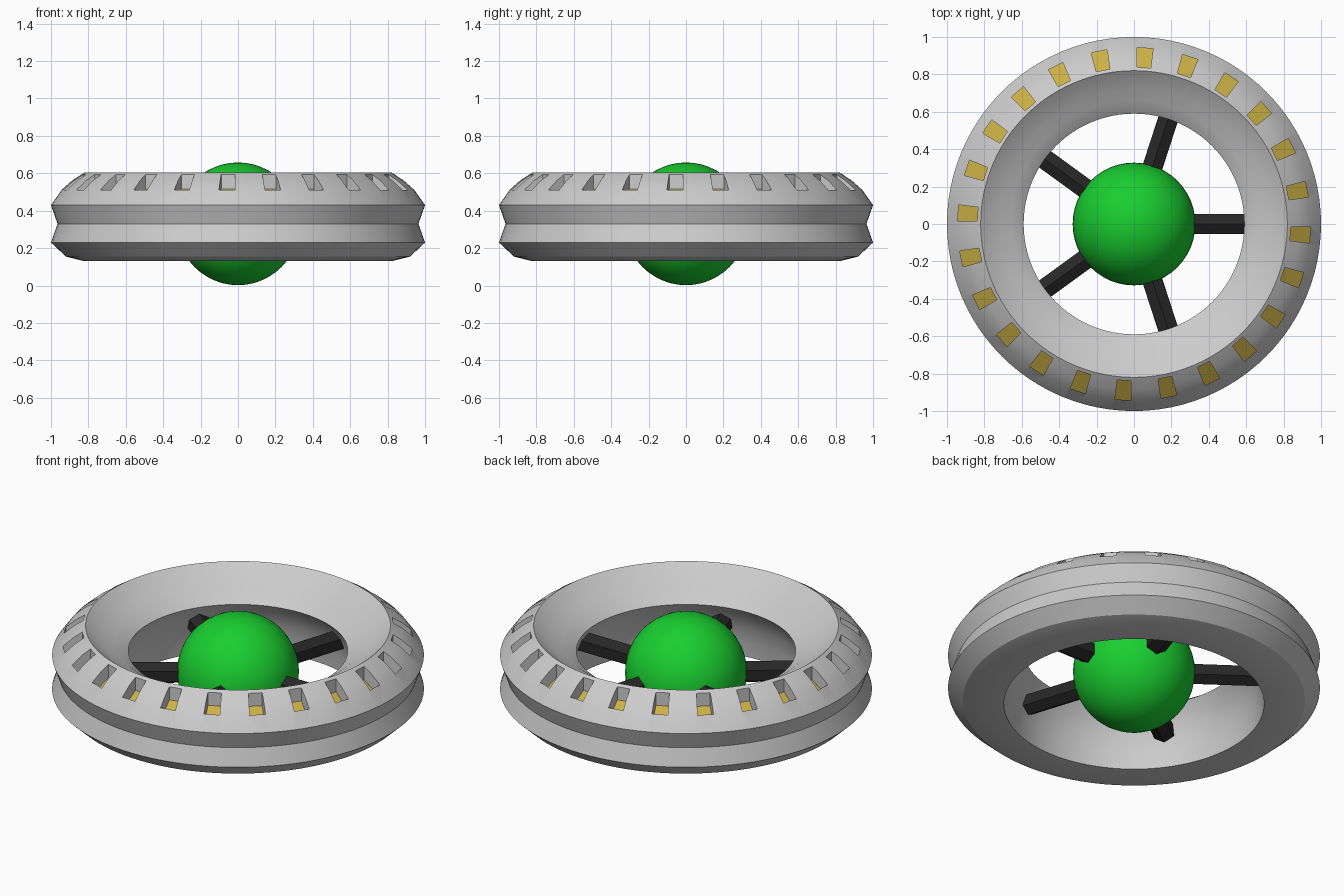
import bpy, bmesh, math
from mathutils import Matrix, Vector

if "Cube" in bpy.data.objects:
    bpy.data.objects.remove(bpy.data.objects["Cube"])

SEGMENTS = 96
CENTRE_Z = 0.33


def material(name, rgb):
    m = bpy.data.materials.new(name)
    m.diffuse_color = (*rgb, 1)
    m.use_nodes = True
    m.node_tree.nodes["Principled BSDF"].inputs["Base Color"].default_value = m.diffuse_color
    return m


def add_object(name, bm, mat=None):
    bmesh.ops.recalc_face_normals(bm, faces=bm.faces)
    mesh = bpy.data.meshes.new(name)
    bm.to_mesh(mesh)
    bm.free()
    if mat:
        mesh.materials.append(mat)
    obj = bpy.data.objects.new(name, mesh)
    bpy.context.collection.objects.link(obj)
    return obj


def select_only(obj):
    bpy.ops.object.select_all(action='DESELECT')
    obj.select_set(True)
    bpy.context.view_layer.objects.active = obj


def smooth(obj, degrees):
    select_only(obj)
    bpy.ops.object.shade_smooth_by_angle(angle=math.radians(degrees))


def lathe(name, profile):
    """Spin a closed (radius, z) profile around the z axis."""
    bm = bmesh.new()
    loops = []
    for i in range(SEGMENTS):
        a = 2 * math.pi * i / SEGMENTS
        loops.append([bm.verts.new((r * math.cos(a), r * math.sin(a), z)) for r, z in profile])
    n = len(profile)
    for i in range(SEGMENTS):
        p, q = loops[i], loops[(i + 1) % SEGMENTS]
        for j in range(n):
            k = (j + 1) % n
            bm.faces.new((p[j], q[j], q[k], p[k]))
    return add_object(name, bm)


green = material("green", (0.01, 0.62, 0.03))
black = material("black", (0.02, 0.02, 0.02))
yellow = material("yellow", (0.60, 0.44, 0.06))

# Outer ring: V groove outside, stepped top lip, concave inner wall
ring = lathe("outer_ring", [
    (0.82, 0.605), (0.885, 0.563), (0.94, 0.515), (1.0, 0.43),
    (0.965, 0.33), (1.0, 0.23), (0.92, 0.155), (0.82, 0.13),
    (0.70, 0.13), (0.692, 0.22), (0.672, 0.31), (0.638, 0.39), (0.59, 0.455),
    (0.66, 0.505), (0.715, 0.525)])

# Window pockets in the upper bevel, each with a sloping yellow floor
R_IN, R_OUT, HALF_IN, HALF_OUT = 0.838, 0.942, 0.037, 0.043
Z_IN, Z_OUT = 0.513, 0.435
cut_bm, pane_bm = bmesh.new(), bmesh.new()
for i in range(24):
    rot = Matrix.Rotation(math.radians(-3.6 + 15 * i), 4, 'Z')
    plan = [(R_IN, -HALF_IN, Z_IN), (R_OUT, -HALF_OUT, Z_OUT),
            (R_OUT, HALF_OUT, Z_OUT), (R_IN, HALF_IN, Z_IN)]
    low = [cut_bm.verts.new(rot @ Vector(p)) for p in plan]
    high = [cut_bm.verts.new(rot @ Vector((x, y, 0.7))) for x, y, z in plan]
    cut_bm.faces.new(low[::-1])
    cut_bm.faces.new(high)
    for j in range(4):
        k = (j + 1) % 4
        cut_bm.faces.new((low[j], low[k], high[k], high[j]))
    pane_bm.faces.new([pane_bm.verts.new(rot @ Vector((x, y, z + 0.002))) for x, y, z in plan])

cutter = add_object("window_cutter", cut_bm)
cutter.hide_render = True
panes = add_object("window_panes", pane_bm, yellow)
if panes.data.polygons[0].normal.z < 0:
    panes.data.flip_normals()

select_only(ring)
boolean = ring.modifiers.new("windows", 'BOOLEAN')
boolean.operation = 'DIFFERENCE'
boolean.solver = 'EXACT'
boolean.object = cutter
bpy.ops.object.modifier_apply(modifier=boolean.name)
bpy.data.objects.remove(cutter, do_unlink=True)
smooth(ring, 26)

# Central sphere
bpy.ops.mesh.primitive_uv_sphere_add(segments=48, ring_count=24, radius=0.328,
                                     location=(0, 0, CENTRE_Z))
core = bpy.context.object
core.name = "core_sphere"
core.data.materials.append(green)
smooth(core, 60)

# Five hexagonal spokes with a ridge on top and bottom
spoke_bm = bmesh.new()
for i in range(5):
    place = (Matrix.Rotation(math.radians(72 * i), 4, 'Z')
             @ Matrix.Translation((0.46, 0, CENTRE_Z))
             @ Matrix.Rotation(math.radians(90), 4, 'Y'))
    bmesh.ops.create_cone(spoke_bm, cap_ends=True, segments=6, radius1=0.062,
                          radius2=0.062, depth=0.42, matrix=place)
spokes = add_object("spokes", spoke_bm, black)

# Make sure the hexagon ridge points up: the top view shows width 0.11
width = max(abs(v.co.y) for v in spokes.data.vertices if v.co.x > 0.2 and abs(v.co.y) < 0.08)
if width > 0.058:
    for i in range(5):
        turn = (Matrix.Rotation(math.radians(72 * i), 4, 'Z')
                @ Matrix.Translation((0, 0, CENTRE_Z))
                @ Matrix.Rotation(math.radians(30), 4, 'X')
                @ Matrix.Translation((0, 0, -CENTRE_Z))
                @ Matrix.Rotation(math.radians(-72 * i), 4, 'Z'))
        for v in spokes.data.vertices[12 * i:12 * i + 12]:
            v.co = turn @ v.co
